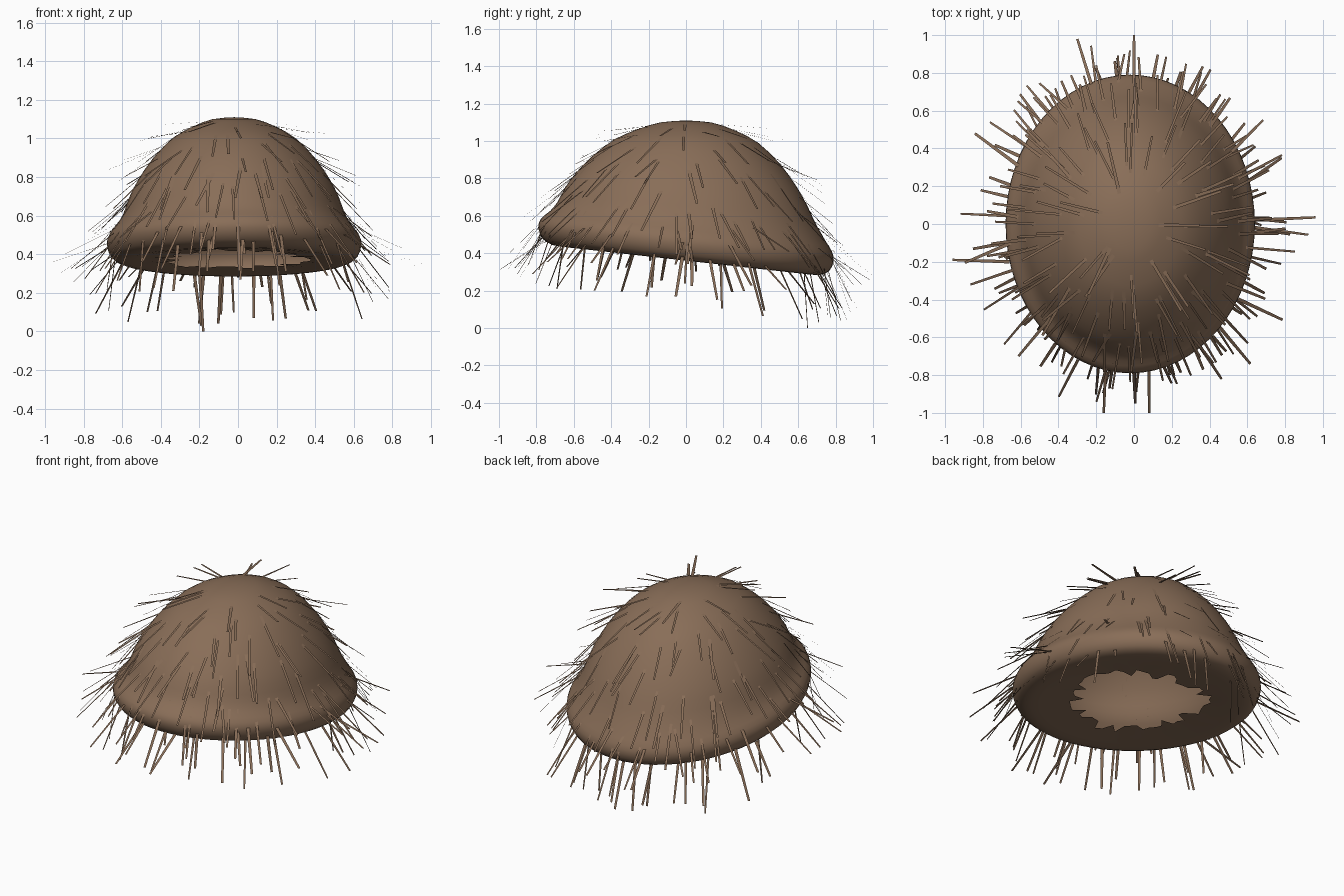
import bpy, bmesh, math, random
from mathutils import Vector

if "Cube" in bpy.data.objects:
    bpy.data.objects.remove(bpy.data.objects["Cube"])

random.seed(11)
CX, RX, RY = -0.02, 0.66, 0.79

brown = bpy.data.materials.new("brown")
brown.diffuse_color = (0.25, 0.155, 0.097, 1)
brown.use_nodes = True
brown.node_tree.nodes["Principled BSDF"].inputs["Base Color"].default_value = brown.diffuse_color

# Dome profile: radius fraction and height, from crown to underside
PROFILE = [(0, 1.11), (.17, 1.10), (.33, 1.06), (.49, .998), (.64, .895), (.75, .79),
           (.82, .70), (.87, .61), (.92, .55), (.98, .50), (1, .45), (.97, .392),
           (.90, .364), (.78, .362), (.57, .375)]


def profile_at(t):
    """Smooth curve through the profile points."""
    i = min(int(t), len(PROFILE) - 2)
    f = t - i
    p = [Vector(PROFILE[max(0, min(len(PROFILE) - 1, i + k))]) for k in (-1, 0, 1, 2)]
    return 0.5 * (2 * p[1] + (p[2] - p[0]) * f + (2 * p[0] - 5 * p[1] + 4 * p[2] - p[3]) * f * f
                  + (3 * p[1] - p[0] - 3 * p[2] + p[3]) * f ** 3)


def surface(t, a, shrink=1.0):
    """Point on the oval dome, whose rim is lower and fuller at the back."""
    r, z = profile_at(t)
    r = max(r, 0) * shrink
    r += 0.022 * max(0, math.sin(a)) * math.exp(-((t - 7.6) / 1.2) ** 2)
    y = RY * r * math.sin(a)
    tilt = 0.112 * min(1, max(0, (1.11 - z) / 0.6))
    return Vector((CX + RX * r * math.cos(a), y, z - tilt * y))


def finish(bm, name):
    mesh = bpy.data.meshes.new(name)
    bm.to_mesh(mesh)
    bm.free()
    mesh.materials.append(brown)
    obj = bpy.data.objects.new(name, mesh)
    bpy.context.collection.objects.link(obj)
    return obj


# Dome shell with a ragged opening underneath
SEG, STEPS = 64, 2
bm = bmesh.new()
crown = bm.verts.new((CX, 0, 1.11))
rings = []
last = (len(PROFILE) - 1) * STEPS
for j in range(1, last + 1):
    ring = []
    for i in range(SEG):
        a = 2 * math.pi * i / SEG
        shrink = 1
        if j == last:
            shrink = 0.96 + 0.06 * math.sin(3 * a + 1) + random.choice((-.16, -.03, 0, .04))
        ring.append(bm.verts.new(surface(j / STEPS, a, shrink)))
    rings.append(ring)
for i in range(SEG):
    k = (i + 1) % SEG
    bm.faces.new((crown, rings[0][i], rings[0][k]))
    for r0, r1 in zip(rings, rings[1:]):
        bm.faces.new((r0[i], r1[i], r1[k], r0[k]))
for f in bm.faces:
    f.smooth = True
finish(bm, "dome_shell")

# Flat bristles, wide along the rim direction and thin from the side
bm = bmesh.new()


def bristle(root, tip, width):
    d = tip - root
    out = Vector((root.x - CX, root.y, 0))
    side = Vector((-out.y, out.x, 0)).normalized()
    side = (side - d * side.dot(d) / d.length_squared).normalized() * width / 2
    quad = (root - side, tip - side * 0.7, tip + side * 0.7, root + side)
    bm.faces.new([bm.verts.new(p) for p in quad])


def scatter(count, t_min, t_max, droop_min, droop_max, len_min, len_max, end_droop=0):
    for n in range(count):
        a = 2 * math.pi * (n + random.uniform(-1, 1)) / count
        t = random.uniform(t_min, t_max)
        root = surface(t, a)
        heading = math.atan2(RY * math.sin(a), RX * math.cos(a)) + random.gauss(0, 0.12)
        # bristles at the front and back ends hang more steeply
        droop = math.radians(random.uniform(droop_min, droop_max) + end_droop * math.sin(a) ** 4)
        d = Vector((math.cos(heading) * math.cos(droop),
                    math.sin(heading) * math.cos(droop), -math.sin(droop)))
        tip = root + d * random.uniform(len_min, len_max)
        tip.x = max(-0.94, min(0.94, tip.x))
        tip.y = max(-0.95, min(0.95, tip.y))
        tip.z = max(0.04, tip.z)
        bristle(root, tip, random.uniform(0.013, 0.02))


scatter(20, 1.3, 2.6, 3, 14, .22, .32)          # crown
scatter(38, 2.6, 4.2, 16, 36, .22, .32)         # shoulder
scatter(62, 4.2, 7.2, 34, 56, .22, .32)         # flank
scatter(54, 7.2, 10, 20, 50, .18, .33, 24)      # rim
scatter(42, 10, 11.5, 38, 84, .18, .32, 6)      # hanging fringe

# Longest bristles
for root, tip in [((0, .74, .48), (0, 1, .28)), ((.08, -.74, .47), (.08, -1, .31)),
                  ((-.15, -.74, .48), (-.16, -1, .31)), ((-.20, .63, .32), (-.18, .65, 0)),
                  ((-.23, .66, .32), (-.19, .71, .03)), ((.63, .02, .45), (.96, .035, .35)),
                  ((-.66, -.20, .46), (-.96, -.19, .36)), ((-.22, .72, .42), (-.30, .98, .26))]:
    bristle(Vector(root), Vector(tip), 0.018)
finish(bm, "bristles")
